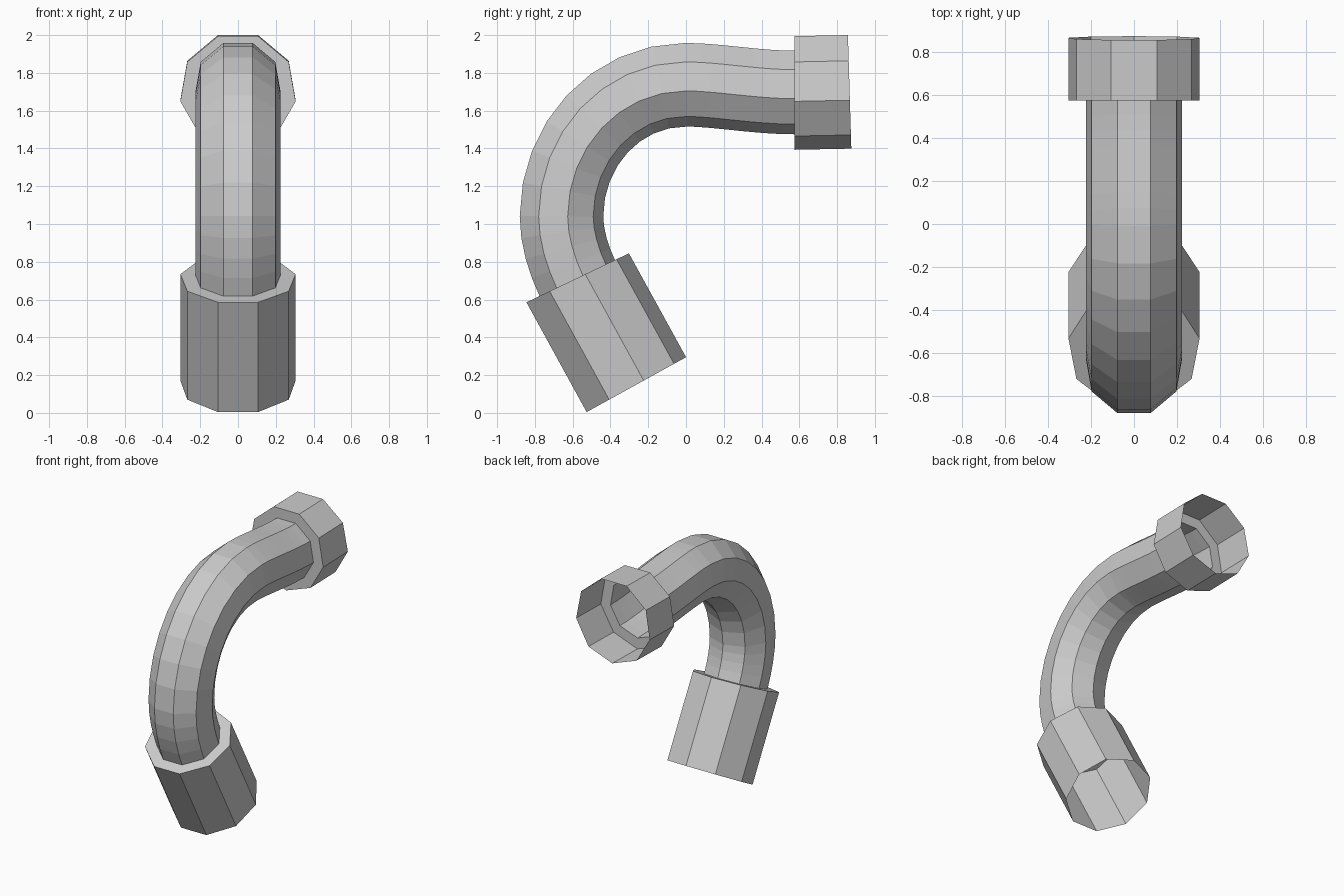
import bpy, math
from mathutils import Vector
from mathutils.geometry import interpolate_bezier

if "Cube" in bpy.data.objects:
    bpy.data.objects.remove(bpy.data.objects["Cube"])

SIDES = 9
R_TUBE, R_COLLAR = 0.228, 0.31


def sweep(name, rings):
    """Skin nine-sided rings given as (centre, tangent, radius) in the YZ plane."""
    verts, faces = [], []
    for c, t, r in rings:
        t = t.normalized()
        out = Vector((0, -t.z, t.y))  # towards the outside of the bend
        for k in range(SIDES):
            a = math.radians(20 + 40 * k)
            verts.append(c + r * (math.sin(a) * Vector((1, 0, 0)) + math.cos(a) * out))
    for i in range(len(rings) - 1):
        for k in range(SIDES):
            a, b = i * SIDES + k, i * SIDES + (k + 1) % SIDES
            faces.append((a, b, b + SIDES, a + SIDES))
    me = bpy.data.meshes.new(name)
    me.from_pydata(verts, [], faces)
    ob = bpy.data.objects.new(name, me)
    bpy.context.collection.objects.link(ob)
    return ob


def yz(y, z):
    return Vector((0, y, z))


# Bend path: point, direction, handle length before and after
knots = [
    (yz(-0.582, 0.711), yz(-0.43, 0.90), 0.0, 0.11),
    (yz(-0.666, 1.04), yz(0, 1), 0.11, 0.38),
    (yz(0.0, 1.744), yz(1, 0), 0.38, 0.16),
    (yz(0.575, 1.703), yz(1, 0), 0.20, 0.0),
]
path = []
for (p, d, _, h), (q, e, g, _), n in zip(knots, knots[1:], (5, 9, 9)):
    d, e = d.normalized(), e.normalized()
    pts = interpolate_bezier(p, p + d * h, q - e * g, q, n)
    path += pts if not path else pts[1:]

rings = []
for i, p in enumerate(path):
    if i == 0:
        t = knots[0][1]
    elif i == len(path) - 1:
        t = knots[-1][1]
    else:
        t = (path[i + 1] - p).normalized() + (p - path[i - 1]).normalized()
    rings.append((p, t, R_TUBE))

# Bent tube
sweep("bent_tube", rings)

# Open collars, each with a flat shoulder stepping down to the tube
start, start_dir = path[0], knots[0][1]
end, end_dir = path[-1], knots[-1][1]
sweep("lower_collar", [
    (yz(-0.271, 0.145), yz(-0.483, 0.875), R_COLLAR),
    (start, start_dir, R_COLLAR),
    (start, start_dir, R_TUBE),
])
sweep("upper_collar", [
    (end, end_dir, R_TUBE),
    (end, end_dir, R_COLLAR),
    (yz(0.866, 1.709), yz(1, 0.03), R_COLLAR),
])
